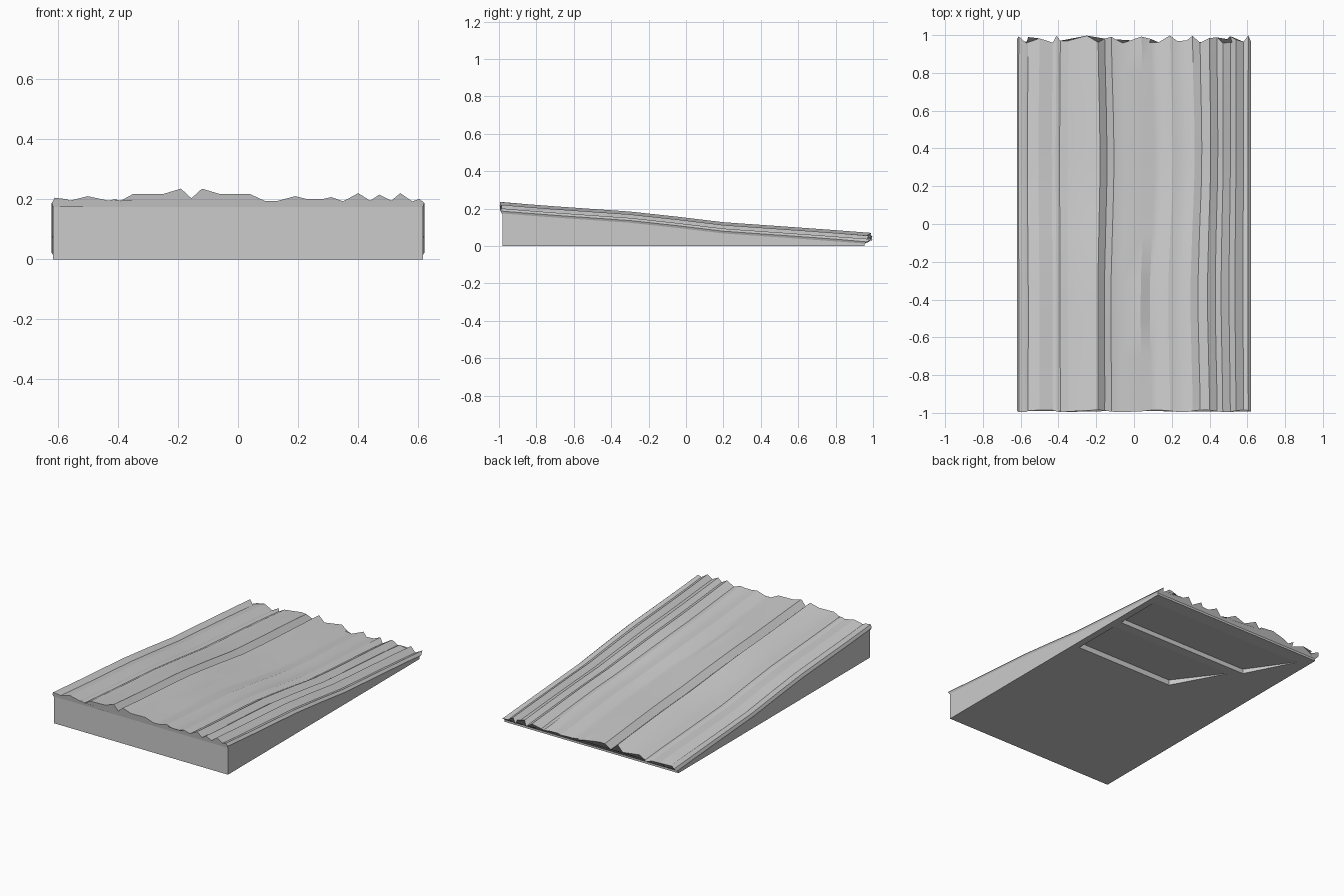
import bpy, bmesh, math
from mathutils import Vector

if "Cube" in bpy.data.objects:
    bpy.data.objects.remove(bpy.data.objects["Cube"])

# Falling S-curve along the ramp: (y, height)
SLOPE = [(-1, .175), (-.7, .152), (-.3, .124), (-.05, .097),
         (.2, .067), (.6, .039), (1, .010)]

# Ridged cross-section: (x, height above the slope)
RIDGES = [(-.62, .012), (-.61, .03), (-.57, .025), (-.56, .020), (-.50, .035),
          (-.43, .020), (-.41, .025), (-.39, .020), (-.35, .042), (-.25, .042),
          (-.19, .060), (-.155, .028), (-.12, .060), (-.06, .042), (.04, .042),
          (.09, .019), (.13, .019), (.19, .035), (.23, .025), (.28, .025),
          (.31, .032), (.35, .018), (.40, .045), (.44, .020), (.47, .040),
          (.51, .020), (.54, .045), (.58, .018), (.605, .026), (.62, .012)]


def height(y):
    for (y0, z0), (y1, z1) in zip(SLOPE, SLOPE[1:]):
        if y <= y1:
            return z0 + (z1 - z0) * (y - y0) / (y1 - y0)
    return SLOPE[-1][1]


def make(name, bm):
    bmesh.ops.recalc_face_normals(bm, faces=bm.faces)
    me = bpy.data.meshes.new(name)
    bm.to_mesh(me)
    bm.free()
    ob = bpy.data.objects.new(name, me)
    bpy.context.collection.objects.link(ob)
    return ob


def loft(name, rings):
    """Closed solid through equal-sized rings of points."""
    bm = bmesh.new()
    vs = [[bm.verts.new(p) for p in r] for r in rings]
    n = len(rings[0])
    for a, b in zip(vs, vs[1:]):
        for i in range(n):
            j = (i + 1) % n
            bm.faces.new((a[i], a[j], b[j], b[i]))
    bm.faces.new(vs[0])
    bm.faces.new(vs[-1])
    return make(name, bm)


# Wedge base
side = [(-.98, 0)]
for y in (-.98, -.7, -.3, -.05, .2, .6, .955):
    side.append((y, height(y) + .003))
side.append((.955, 0))
base = loft("wedge_base", [[(x, y, z) for y, z in side] for x in (-.615, .615)])

# Shallow sloping recesses under the base: y back, y front, x ends, depth
for k, (yb, yf, xb, xf, d) in enumerate([(.87, .56, -.54, -.38, .03),
                                         (.50, .17, -.31, -.13, .035)]):
    low = [(.57, yb, -.02), (xb, yb, -.02), (xf, yf, -.02), (.57, yf, -.02)]
    high = [(.57, yb, .002), (xb, yb, .002), (xf, yf, d), (.57, yf, d)]
    cutter = loft("recess_cutter", [low, high])
    mod = base.modifiers.new("recess", 'BOOLEAN')
    mod.object = cutter
    mod.operation = 'DIFFERENCE'
    mod.solver = 'EXACT'
    bpy.context.view_layer.objects.active = base
    bpy.ops.object.modifier_apply(modifier=mod.name)
    bpy.data.objects.remove(cutter)

# Ridged top sheet, its ridges meandering gently along the slope
rows = [-1, -.85, -.7, -.5, -.3, -.05, .2, .4, .6, .8, 1]
rings = []
for y in rows:
    ring = []
    t = (y + 1) / 2
    for i, (x, h) in enumerate(RIDGES):
        fade = max(0, 1 - (abs(x) / .62) ** 4)
        sway = .017 * fade * math.sin(math.pi * t) * (
            .5 * math.cos(5 * x) + math.sin(2 * math.pi * t) * math.cos(3 * x + 2.6))
        yy = y
        if y == 1:
            yy = .978 + .020 * math.sin(i * 2.3)
        elif y == -1:
            yy = -.99 - .006 * math.sin(i * 1.1)
        ring.append((x + sway, yy, height(y) + h))
    yb = max(-.985, min(.955, y))
    ring += [(.615, yb, height(yb)), (-.615, yb, height(yb))]
    rings.append(ring)
sheet = loft("ridged_top", rings)

bpy.ops.object.select_all(action='DESELECT')
sheet.select_set(True)
bpy.context.view_layer.objects.active = sheet
bpy.ops.object.shade_smooth_by_angle(angle=math.radians(25))
